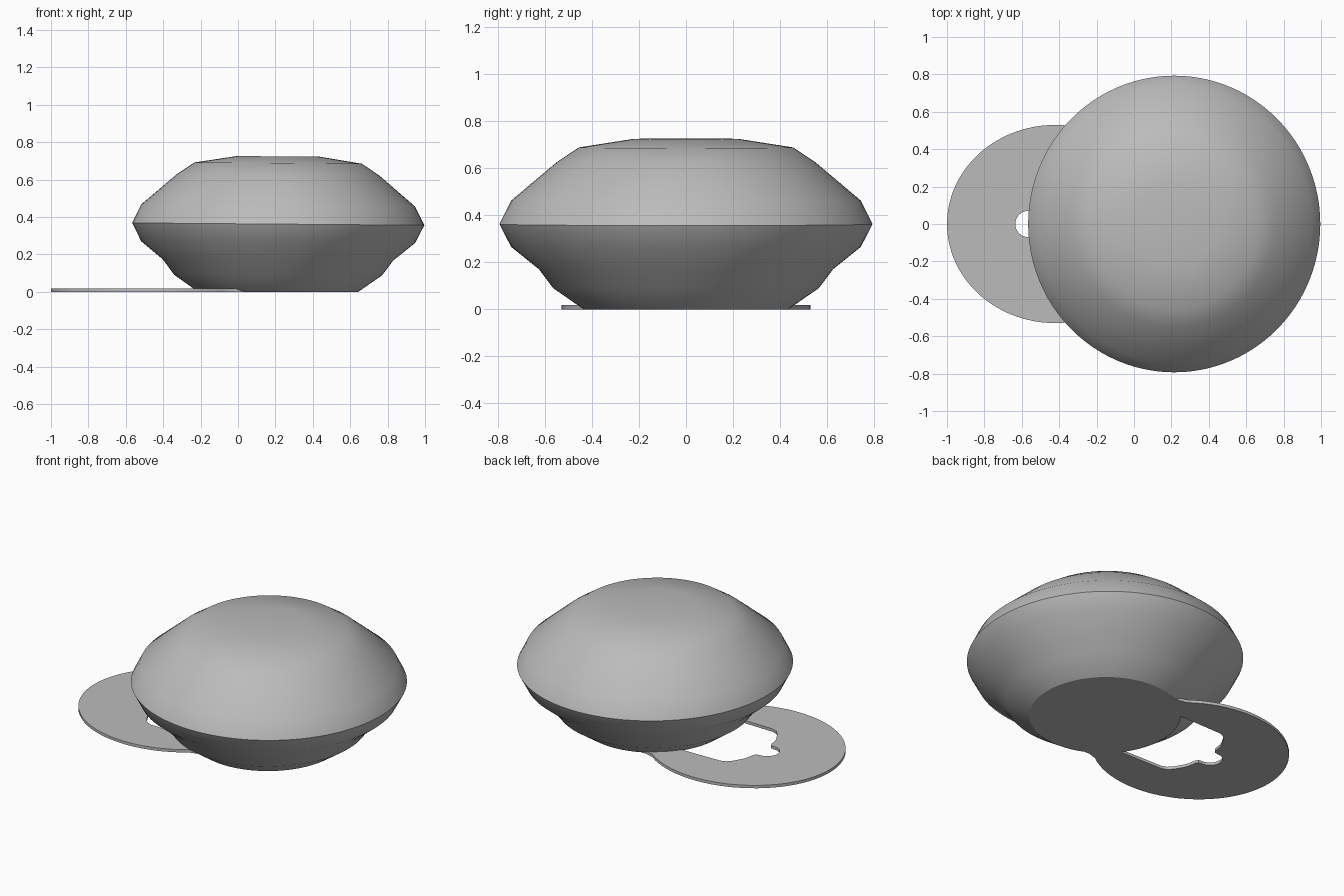
import bpy, bmesh, math

cube = bpy.data.objects.get("Cube")
if cube:
    bpy.data.objects.remove(cube)

grey = bpy.data.materials.new("plain_grey")
grey.use_nodes = True
colour = (0.5, 0.5, 0.5, 1)
grey.diffuse_color = colour
grey.node_tree.nodes["Principled BSDF"].inputs["Base Color"].default_value = colour


def finish(bm, name, angle):
    bmesh.ops.recalc_face_normals(bm, faces=bm.faces)
    mesh = bpy.data.meshes.new(name)
    bm.to_mesh(mesh)
    bm.free()
    mesh.materials.append(grey)
    obj = bpy.data.objects.new(name, mesh)
    bpy.context.collection.objects.link(obj)
    bpy.ops.object.select_all(action="DESELECT")
    obj.select_set(True)
    bpy.context.view_layer.objects.active = obj
    bpy.ops.object.shade_smooth_by_angle(angle=math.radians(angle))


# Rounded body: stacked rings of (radius, height), leaning slightly to one side
PROFILE = [(0.435, 0), (0.565, 0.09), (0.625, 0.17), (0.743, 0.265), (0.793, 0.362),
           (0.743, 0.462), (0.55, 0.625), (0.455, 0.688), (0.225, 0.724)]
SIDES = 96
CENTRE = 0.215
bm = bmesh.new()
rings = []
for r, z in PROFILE:
    ring = []
    for i in range(SIDES):
        a = math.tau * i / SIDES
        dx = 0.985 * r * math.cos(a)
        lean = -0.008 * dx * min(1, z / 0.36)
        ring.append(bm.verts.new((CENTRE + dx, r * math.sin(a), z + lean)))
    rings.append(ring)
for low, high in zip(rings, rings[1:]):
    for i in range(SIDES):
        j = (i + 1) % SIDES
        bm.faces.new((low[i], low[j], high[j], high[i]))
bm.faces.new(rings[0])
bm.faces.new(rings[-1])
finish(bm, "body", 30)

# Flat hanging tab: half outline from the tip round to the neck, then the slot
ARC = 28
outer = [(-0.42 - 0.58 * math.cos(t), 0.53 * math.sin(t))
         for t in (2.25 * i / ARC for i in range(ARC + 1))]
neck = [(0.0, 0.395), (0.07, 0.395), (0.0, 0.265)]
slot = [(-0.15, 0.265), (-0.42, 0.26), (-0.455, 0.247), (-0.48, 0.22),
        (-0.512, 0.165), (-0.522, 0.14), (-0.53, 0.09), (-0.54, 0.073)]
notch = [(-0.565 - 0.07 * math.cos(t), 0.07 * math.sin(t))
         for t in (math.pi / 2 * (1 - i / 8) for i in range(9))]
half = outer + neck + slot + notch
mirrored = [(x, -y) for x, y in reversed(half[1:-1])]

# The outline is split along the middle so each half is a simple face
bm = bmesh.new()
for side in (1, -1):
    bm.faces.new([bm.verts.new((x, side * y, 0)) for x, y in half])
bmesh.ops.remove_doubles(bm, verts=bm.verts, dist=0.0005)
bmesh.ops.recalc_face_normals(bm, faces=bm.faces)
top = bmesh.ops.extrude_face_region(bm, geom=bm.faces[:], use_keep_orig=True)
for v in top["geom"]:
    if isinstance(v, bmesh.types.BMVert):
        v.co.z = 0.018
# Remove the inner wall left on the split line
walls = [f for f in bm.faces if all(abs(v.co.y) < 0.0005 for v in f.verts)]
bmesh.ops.delete(bm, geom=walls, context="FACES")
finish(bm, "hanging_tab", 30)
